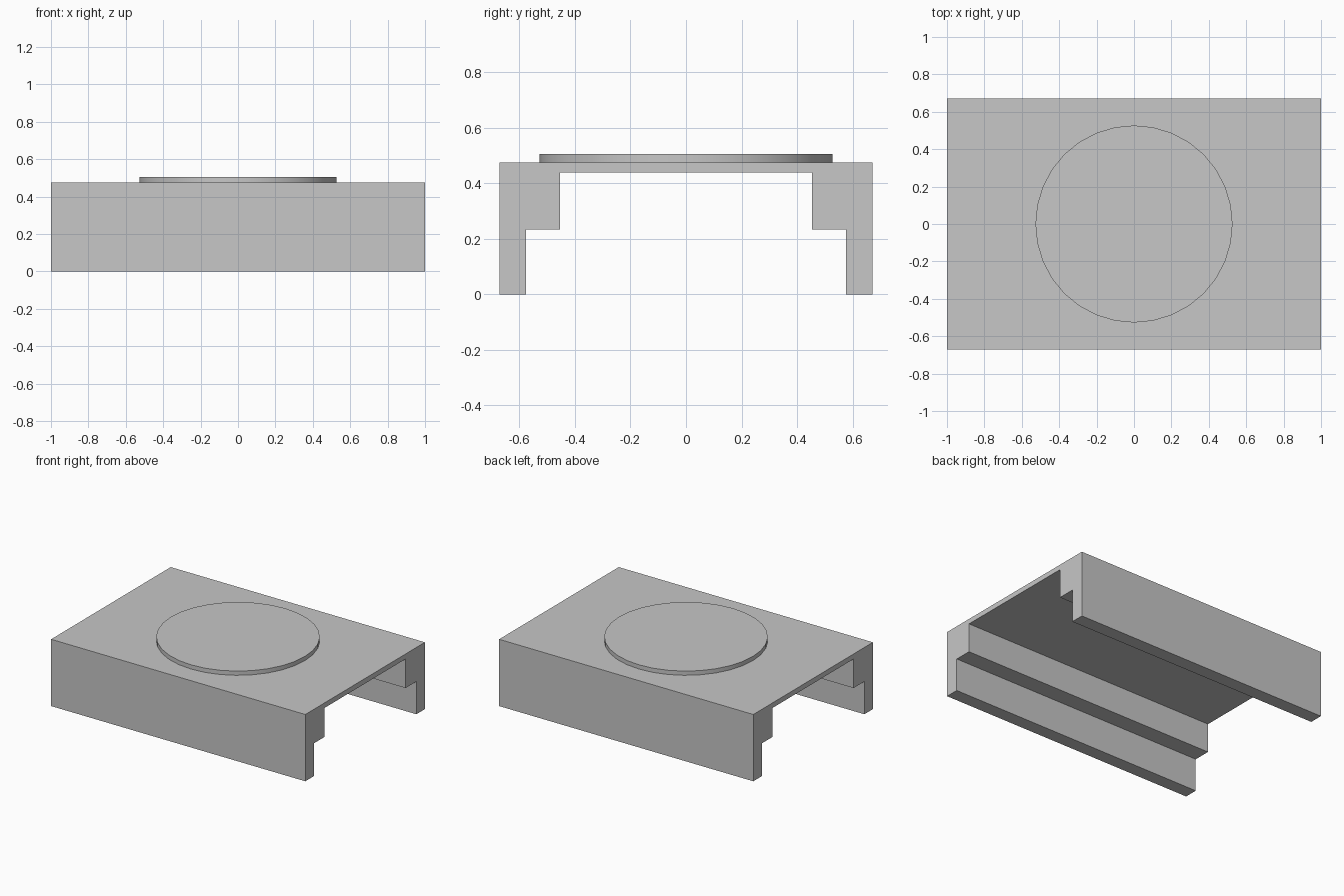
import bpy
import bmesh
import math

cube = bpy.data.objects.get("Cube")
if cube:
    bpy.data.objects.remove(cube, do_unlink=True)

HALF_LENGTH = 1.0
DECK_TOP = 0.475
DISC_TOP = 0.505
DISC_RADIUS = 0.527

grey = bpy.data.materials.new("plain_grey")
colour = (0.57, 0.57, 0.57, 1)
grey.use_nodes = True
grey.diffuse_color = colour
grey.node_tree.nodes["Principled BSDF"].inputs["Base Color"].default_value = colour


def add_object(name, bm):
    bmesh.ops.recalc_face_normals(bm, faces=bm.faces)
    mesh = bpy.data.meshes.new(name)
    bm.to_mesh(mesh)
    bm.free()
    mesh.materials.append(grey)
    obj = bpy.data.objects.new(name, mesh)
    bpy.context.collection.objects.link(obj)
    return obj


# Channel body: stepped half profile (y, z), mirrored and extruded along x
half = [(0.672, DECK_TOP), (0.672, 0), (0.576, 0),
        (0.576, 0.233), (0.454, 0.233), (0.454, 0.439)]
profile = half + [(-y, z) for y, z in reversed(half)]
bm = bmesh.new()
face = bm.faces.new([bm.verts.new((-HALF_LENGTH, y, z)) for y, z in profile])
extruded = bmesh.ops.extrude_face_region(bm, geom=[face], use_keep_orig=True)
moved = [v for v in extruded["geom"] if isinstance(v, bmesh.types.BMVert)]
bmesh.ops.translate(bm, verts=moved, vec=(2 * HALF_LENGTH, 0, 0))
add_object("channel_body", bm)

# Raised round pad resting on the deck
bm = bmesh.new()
bmesh.ops.create_cone(bm, cap_ends=True, segments=32, radius1=DISC_RADIUS,
                      radius2=DISC_RADIUS, depth=DISC_TOP - DECK_TOP)
bmesh.ops.translate(bm, verts=bm.verts, vec=(0, 0, (DISC_TOP + DECK_TOP) / 2))
pad = add_object("round_pad", bm)
bpy.ops.object.select_all(action="DESELECT")
pad.select_set(True)
bpy.context.view_layer.objects.active = pad
bpy.ops.object.shade_smooth_by_angle(angle=math.radians(30))
